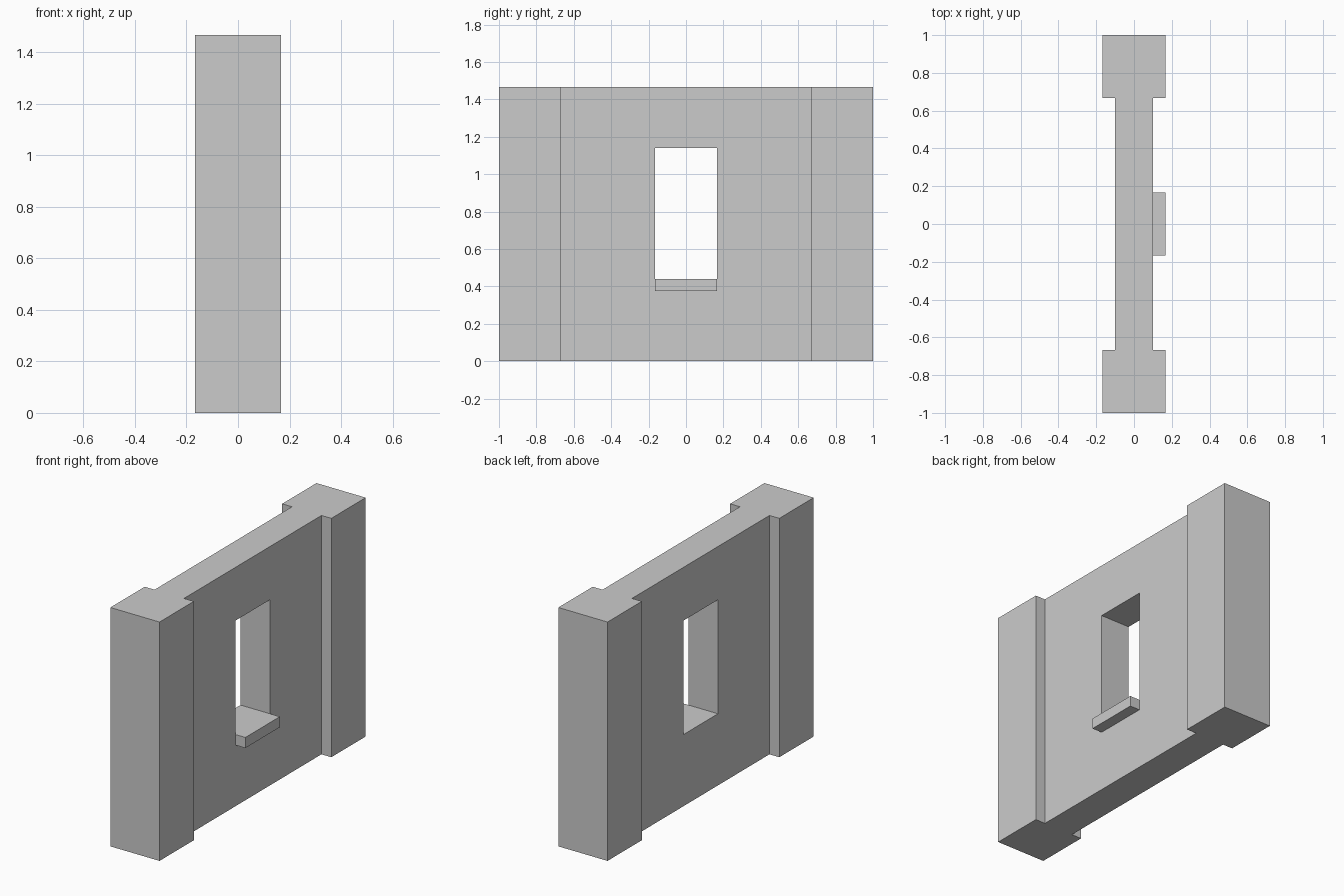
import bpy, bmesh

if "Cube" in bpy.data.objects:
    bpy.data.objects.remove(bpy.data.objects["Cube"])

H = 1.467            # wall height
T, P = 0.1, 0.167    # half thickness of wall panel / end pillars
Y_IN, Y_OUT = 0.667, 1.0
WIN = (0.44, 1.14)   # window opening heights
WIN_Y = 0.167


def finish(name, bm):
    bmesh.ops.recalc_face_normals(bm, faces=bm.faces[:])
    mesh = bpy.data.meshes.new(name)
    bm.to_mesh(mesh)
    bm.free()
    obj = bpy.data.objects.new(name, mesh)
    bpy.context.collection.objects.link(obj)
    return obj


def prism(name, outline, z0, z1, open_side=None):
    """Extrude an XY outline from z0 to z1; optionally drop the side lying at x = open_side."""
    bm = bmesh.new()
    base = bm.faces.new([bm.verts.new((x, y, z0)) for x, y in outline])
    top = bmesh.ops.extrude_face_region(bm, geom=[base], use_keep_orig=True)["geom"]
    bmesh.ops.translate(bm, vec=(0, 0, z1 - z0),
                        verts=[v for v in top if isinstance(v, bmesh.types.BMVert)])
    bmesh.ops.recalc_face_normals(bm, faces=bm.faces[:])
    if open_side is not None:
        hidden = [f for f in bm.faces if all(abs(v.co.x - open_side) < 1e-5 for v in f.verts)]
        bmesh.ops.delete(bm, geom=hidden, context="FACES_ONLY")
    return finish(name, bm)


def rect(x0, x1, y):
    return [(x0, -y), (x1, -y), (x1, y), (x0, y)]


# Wall with a pillar at each end: one I-shaped plan, mirrored from its +x half
half = [(P, -Y_OUT), (P, -Y_IN), (T, -Y_IN), (T, Y_IN), (P, Y_IN), (P, Y_OUT)]
wall = prism("wall", half + [(-x, y) for x, y in reversed(half)], 0, H)

# Window opening
cutter = prism("window_cutter", rect(-0.5, 0.5, WIN_Y), *WIN)
cutter.hide_render = True
mod = wall.modifiers.new("window", "BOOLEAN")
mod.operation = "DIFFERENCE"
mod.solver = "EXACT"
mod.object = cutter
bpy.context.view_layer.objects.active = wall
bpy.ops.object.modifier_apply(modifier=mod.name)
bpy.data.objects.remove(cutter)

# Sill projecting from the +x side, open where it meets the wall
prism("window_sill", rect(T, P, WIN_Y), 0.375, WIN[0], open_side=T)
